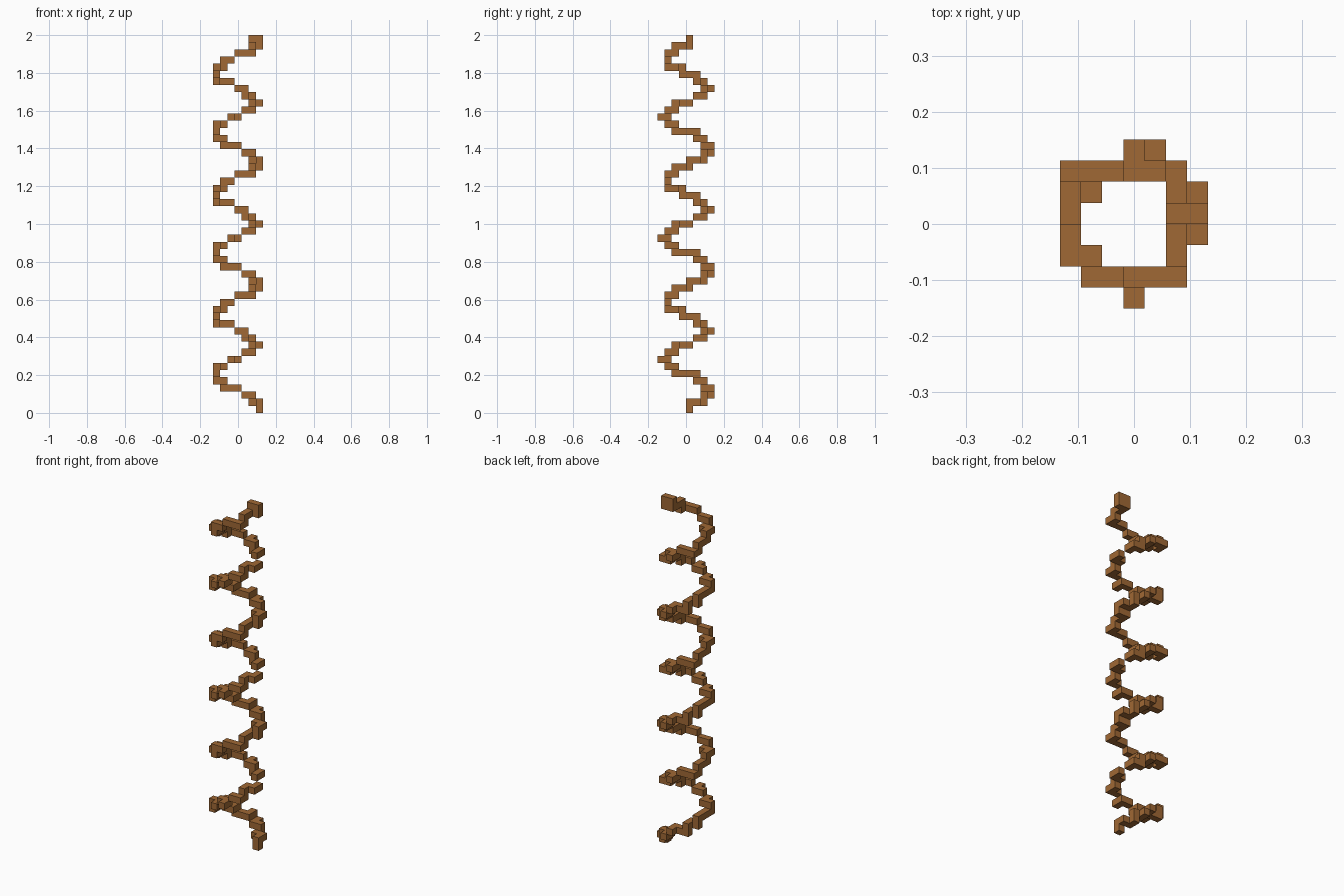
import bpy
import bmesh
from mathutils import Vector

default = bpy.data.objects.get("Cube")
if default:
    bpy.data.objects.remove(default, do_unlink=True)

LAYERS = 53
CELL = 2 / LAYERS

# Walk of the spiral: lower case steps and lays a block, upper case only steps,
# "u" climbs one layer, "+" lays a block on the spot
START = "+"
TWO_TURNS = ("u+nwn u+wn uwsww u+sw u+sss u+es ueesn ueen u+nen "
             "uNwnw u+wnS uwwws u+ss u+ses u+e ueeen u+nne ")
END = "u+w"
STEPS = {"n": (0, 1), "s": (0, -1), "e": (1, 0), "w": (-1, 0)}


def walk(path, x, y, z):
    cells = set()
    for letter in path:
        if letter == "u":
            z += 1
        elif letter.lower() in STEPS:
            dx, dy = STEPS[letter.lower()]
            x, y = x + dx, y + dy
        if letter == "+" or letter in STEPS:
            cells.add((x, y, z))
    return cells


def block_mesh(cells, name):
    """Outer skin of a set of blocks."""
    bm = bmesh.new()
    axes = [Vector((1, 0, 0)), Vector((0, 1, 0)), Vector((0, 0, 1))]
    for cell in sorted(cells):
        # block rows sit on the x axis and beside the y axis
        centre = Vector(cell) + Vector((0, 0.5, 0.5))
        for a in range(3):
            for sign in (-1, 1):
                n = axes[a] * sign
                if tuple(int(c) for c in Vector(cell) + n) in cells:
                    continue
                u = axes[(a + 1) % 3]
                v = n.cross(u)
                corners = (-u - v, u - v, u + v, v - u)
                bm.faces.new([bm.verts.new((centre + (n + c) / 2) * CELL)
                              for c in corners])
    bmesh.ops.remove_doubles(bm, verts=bm.verts, dist=CELL / 100)
    mesh = bpy.data.meshes.new(name)
    bm.to_mesh(mesh)
    bm.free()
    return mesh


# Brown material
brown = bpy.data.materials.new("brown")
brown.use_nodes = True
colour = (0.35, 0.14, 0.035, 1)
brown.diffuse_color = colour
brown.node_tree.nodes["Principled BSDF"].inputs["Base Color"].default_value = colour

# Spiral of blocks
cells = walk(START + TWO_TURNS * 3 + END, 3, 0, 0)
mesh = block_mesh(cells, "spiral_vine")
mesh.materials.append(brown)
spiral = bpy.data.objects.new("spiral_vine", mesh)
bpy.context.collection.objects.link(spiral)
